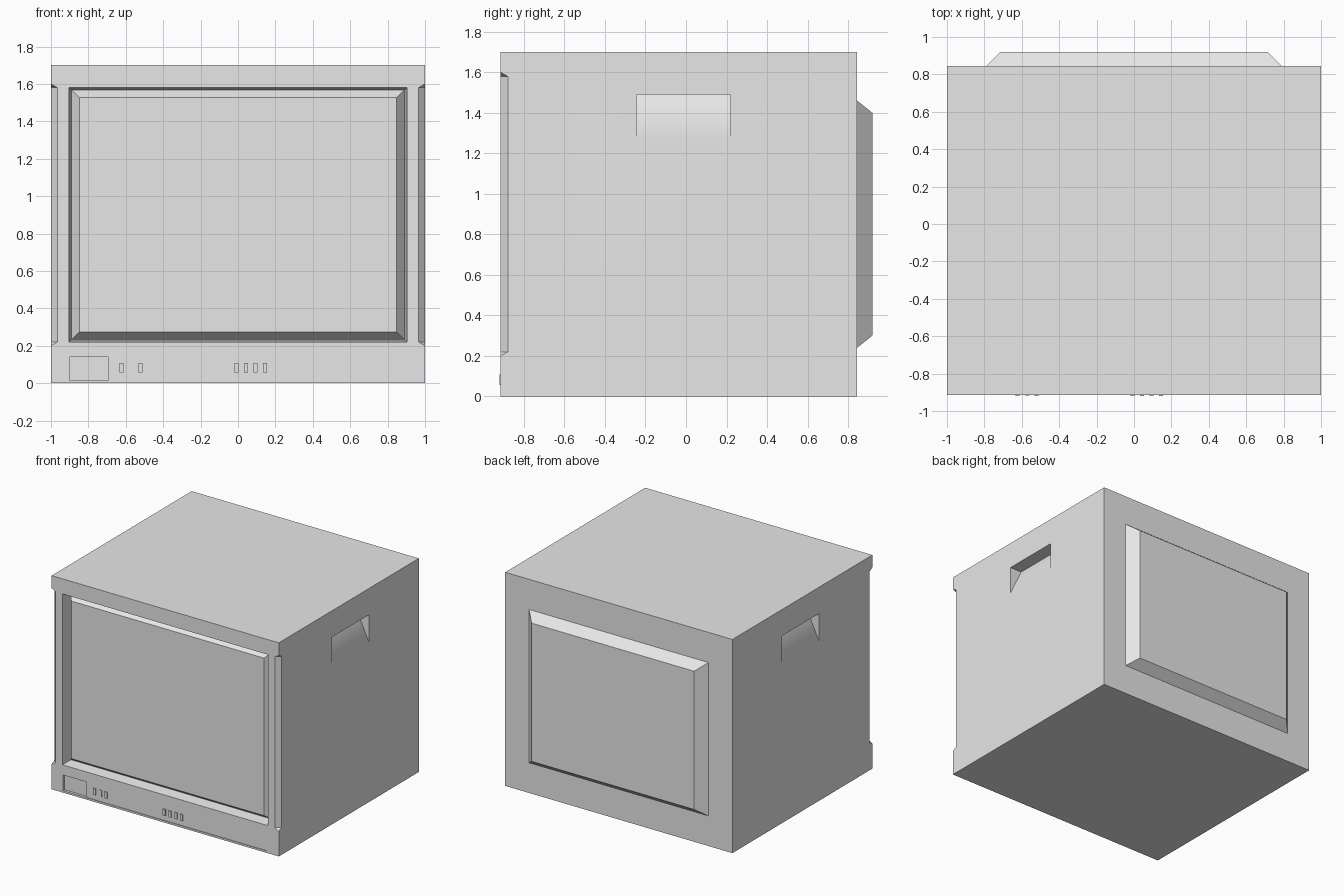
import bpy
import bmesh
import math
from mathutils import Vector

if "Cube" in bpy.data.objects:
    bpy.data.objects.remove(bpy.data.objects["Cube"], do_unlink=True)

FRONT, BACK, TOP = -0.915, 0.845, 1.70

grey = bpy.data.materials.new("light_grey_plastic")
grey.use_nodes = True
grey.diffuse_color = (0.8, 0.8, 0.8, 1)
grey.node_tree.nodes["Principled BSDF"].inputs["Base Color"].default_value = (0.8, 0.8, 0.8, 1)


def solid(name, points):
    """Convex flat-sided solid around a few corner points."""
    bm = bmesh.new()
    for p in points:
        bm.verts.new(p)
    bmesh.ops.convex_hull(bm, input=bm.verts[:])
    bmesh.ops.dissolve_limit(bm, angle_limit=math.radians(1), verts=bm.verts[:], edges=bm.edges[:])
    bmesh.ops.recalc_face_normals(bm, faces=bm.faces[:])
    mesh = bpy.data.meshes.new(name)
    bm.to_mesh(mesh)
    bm.free()
    mesh.materials.append(grey)
    obj = bpy.data.objects.new(name, mesh)
    bpy.context.collection.objects.link(obj)
    return obj


def rect(y, x0, x1, z0, z1):
    return [(x, y, z) for x in (x0, x1) for z in (z0, z1)]


def block(name, y0, y1, x0, x1, z0, z1):
    return solid(name, rect(y0, x0, x1, z0, z1) + rect(y1, x0, x1, z0, z1))


def activate(obj):
    bpy.ops.object.select_all(action="DESELECT")
    obj.select_set(True)
    bpy.context.view_layer.objects.active = obj


def carve(target, cutter):
    activate(target)
    mod = target.modifiers.new("cut", "BOOLEAN")
    mod.operation, mod.solver, mod.object = "DIFFERENCE", "EXACT", cutter
    bpy.ops.object.modifier_apply(modifier=mod.name)
    bpy.data.objects.remove(cutter, do_unlink=True)


# Cabinet
cabinet = block("cabinet", FRONT, BACK, -1, 1, 0, TOP)

# Tapered screen opening
outer = rect(FRONT - 0.001, -0.905, 0.905, 0.22, 1.58)
inner = rect(FRONT + 0.085, -0.89, 0.89, 0.232, 1.568)
carve(cabinet, solid("screen_cutter", outer + inner))

# Shallow control strip with a deeper compartment at its end
carve(cabinet, block("strip_cutter", FRONT - 0.02, FRONT + 0.005, -0.90, 0.89, 0.015, 0.14))
carve(cabinet, block("door_cutter", FRONT - 0.02, FRONT + 0.02, -0.90, -0.695, 0.015, 0.14))

for side in (-1, 1):
    # Chamfered front corner with slanted ends
    middle = Vector((side * 0.9825, FRONT + 0.0175, 0))
    along = Vector((side * 0.035, 0.035, 0))
    points = []
    for z, tip in ((0.22, -0.04), (1.58, 0.04)):
        base = middle + Vector((0, 0, z))
        points += [base + along, base - along, base + Vector((side * 0.035, -0.035, tip))]
    carve(cabinet, solid("corner_cutter", points))

    # Wedge-shaped hand grip
    profile = ((0.895, 1.49), (1.0105, 1.49), (1.0105, 1.248))
    carve(cabinet, solid("grip_cutter", [(side * x, y, z) for x, z in profile for y in (-0.245, 0.22)]))

activate(cabinet)
bpy.ops.object.shade_smooth_by_angle(angle=math.radians(30))
normals = cabinet.modifiers.new("even_shading", "WEIGHTED_NORMAL")
normals.keep_sharp = True

# Raised screen and rear housing
solid("screen", rect(FRONT + 0.086, -0.89, 0.89, 0.232, 1.568)
      + rect(FRONT + 0.03, -0.848, 0.848, 0.273, 1.527))
solid("rear_housing", rect(BACK, -0.79, 0.79, 0.24, 1.46)
      + rect(0.92, -0.715, 0.715, 0.30, 1.40))

# Control buttons
for i, x in enumerate((-0.622, -0.571, -0.521, -0.008, 0.042, 0.094, 0.144)):
    reach = 0.001 if i == 1 else 0.005
    block(f"button_{i + 1}", FRONT - reach, FRONT + 0.01, x - 0.011, x + 0.011, 0.057, 0.107)
